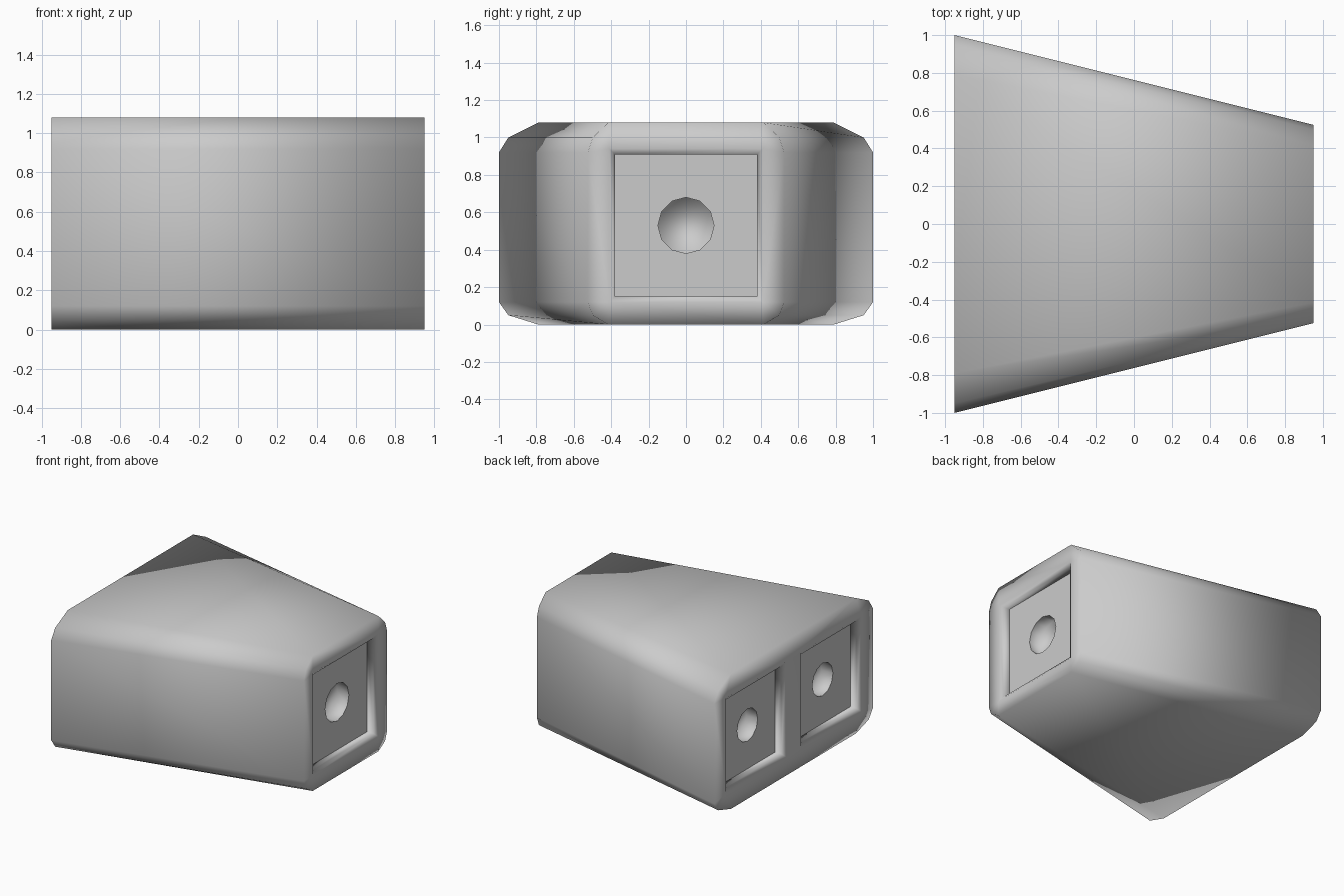
import bpy, bmesh, math

if "Cube" in bpy.data.objects:
    bpy.data.objects.remove(bpy.data.objects["Cube"])

# Half cross-section (y, z) at the wide end; the narrow end is scaled in y
HALF = [(0.79, 0.0), (0.95, 0.05), (1.0, 0.12), (1.0, 0.92), (0.95, 1.0), (0.79, 1.08)]
PROFILE = HALF + [(-y, z) for y, z in reversed(HALF)]
END, DEPTH, ZC, LIP = 0.95, 0.075, 0.53, 0.03

# Sockets: end side, centre y, half size, hole radius
SOCKETS = [(1, 0.0, 0.38, 0.15), (-1, 0.475, 0.35, 0.13), (-1, -0.475, 0.35, 0.13)]


def ring(bm, pts):
    return [bm.verts.new(p) for p in pts]


def loop_edges(bm, vs):
    out = []
    for a, b in zip(vs, vs[1:] + vs[:1]):
        out.append(bm.edges.get((a, b)) or bm.edges.new((a, b)))
    return out


def skin(bm, r1, r2):
    n = len(r1)
    for i in range(n):
        j = (i + 1) % n
        bm.faces.new((r1[i], r1[j], r2[j], r2[i]))


def square(x, yc, h):
    return [(x, yc + a * h, ZC + b * h) for a, b in ((-1, -1), (1, -1), (1, 1), (-1, 1))]


def finish(bm, name):
    for f in bm.faces:
        f.smooth = True
    me = bpy.data.meshes.new(name)
    bm.to_mesh(me)
    bm.free()
    ob = bpy.data.objects.new(name, me)
    bpy.context.collection.objects.link(ob)
    return ob


# Tapered shell with rims and recess walls
bm = bmesh.new()
wide = ring(bm, [(-END, y, z) for y, z in PROFILE])
narrow = ring(bm, [(END, y * 0.525, z) for y, z in PROFILE])
skin(bm, wide, narrow)
for side, outer in ((-1, wide), (1, narrow)):
    edges = loop_edges(bm, outer)
    for s, yc, h, r in SOCKETS:
        if s != side:
            continue
        lip = ring(bm, square(s * END, yc, h + LIP))
        wall = ring(bm, square(s * (END - 0.02), yc, h))
        back = ring(bm, square(s * (END - DEPTH), yc, h))
        edges += loop_edges(bm, lip)
        skin(bm, lip, wall)
        skin(bm, wall, back)
    bmesh.ops.triangle_fill(bm, edges=edges, use_beauty=True, use_dissolve=False,
                            normal=(side, 0, 0))
bmesh.ops.recalc_face_normals(bm, faces=bm.faces[:])
if sum(f.normal.z * (f.calc_center_median().z - ZC) for f in bm.faces if len(f.verts) == 4
       and f.calc_area() > 0.5) < 0:
    bmesh.ops.reverse_faces(bm, faces=bm.faces[:])
finish(bm, "tapered_shell")

# Recessed plates, each with a round blind hole
for k, (s, yc, h, r) in enumerate(SOCKETS):
    bm = bmesh.new()
    x = s * (END - DEPTH)
    sq = ring(bm, square(x, yc, h))
    circ = [(yc + r * math.cos(i * math.tau / 12), ZC + r * math.sin(i * math.tau / 12))
            for i in range(12)]
    mouth = ring(bm, [(x, y, z) for y, z in circ])
    floor = ring(bm, [(x - s * 0.1, y, z) for y, z in circ])
    rim = loop_edges(bm, mouth)
    bmesh.ops.triangle_fill(bm, edges=loop_edges(bm, sq) + rim, use_beauty=True,
                            use_dissolve=False, normal=(s, 0, 0))
    skin(bm, mouth, floor)
    bm.faces.new(floor)
    bmesh.ops.recalc_face_normals(bm, faces=bm.faces[:])
    bm.faces.ensure_lookup_table()
    if sum(f.normal.x * s for f in bm.faces) < 0:
        bmesh.ops.reverse_faces(bm, faces=bm.faces[:])
    for e in rim:
        e.smooth = False
    finish(bm, "socket_plate_%d" % (k + 1))
